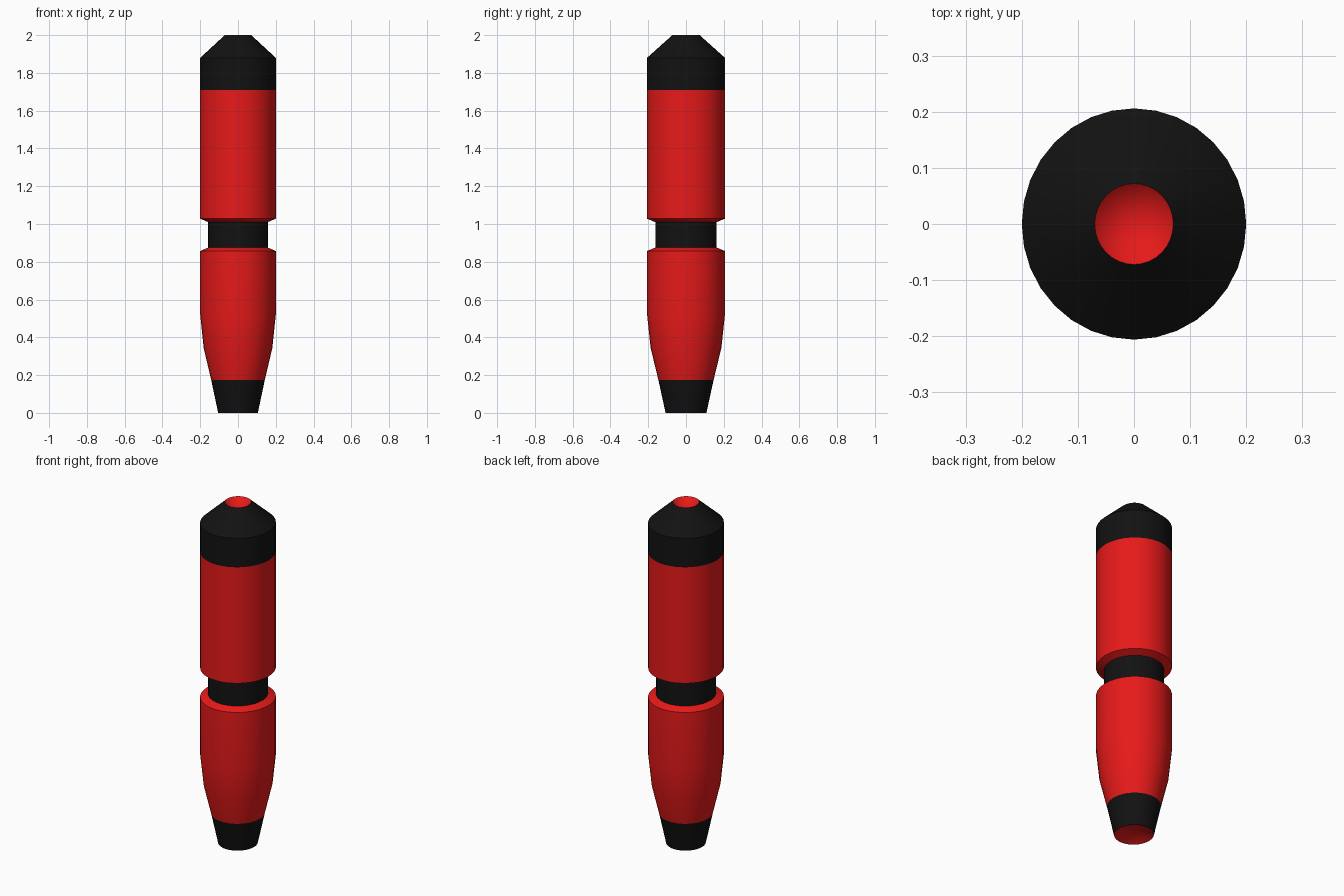
import bpy, bmesh
from math import cos, sin, pi, radians

if "Cube" in bpy.data.objects:
    bpy.data.objects.remove(bpy.data.objects["Cube"])

SIDES = 32
Y_SCALE = 1.03


def material(name, color):
    m = bpy.data.materials.new(name)
    m.diffuse_color = color
    m.use_nodes = True
    m.node_tree.nodes["Principled BSDF"].inputs["Base Color"].default_value = m.diffuse_color
    return m


red = material("red", (0.8, 0.01, 0.01, 1))
black = material("black", (0.006, 0.006, 0.006, 1))


def lathe(name, profile, mat):
    """Revolve (radius, z) points, listed along the outside from bottom to top."""
    bm = bmesh.new()
    rings = []
    for r, z in profile:
        rings.append([bm.verts.new((r * cos(2 * pi * i / SIDES),
                                    r * sin(2 * pi * i / SIDES) * Y_SCALE, z))
                      for i in range(SIDES)])
    for low, high in zip(rings, rings[1:]):
        for i in range(SIDES):
            j = (i + 1) % SIDES
            bm.faces.new((low[i], low[j], high[j], high[i]))
    bmesh.ops.remove_doubles(bm, verts=bm.verts, dist=1e-5)
    mesh = bpy.data.meshes.new(name)
    bm.to_mesh(mesh)
    bm.free()
    mesh.materials.append(mat)
    ob = bpy.data.objects.new(name, mesh)
    bpy.context.collection.objects.link(ob)
    bpy.ops.object.select_all(action='DESELECT')
    ob.select_set(True)
    bpy.context.view_layer.objects.active = ob
    bpy.ops.object.shade_smooth_by_angle(angle=radians(35))
    return ob


# Lower end with its shallow conical recess
lathe("bottom_recess", [(0, 0.05), (0.105, 0)], red)
lathe("bottom_band", [(0.105, 0), (0.142, 0.175)], black)

# Two red barrels joined by a narrow neck
lathe("lower_barrel", [(0.142, 0.175), (0.182, 0.345), (0.2, 0.52),
                       (0.2, 0.857), (0.158, 0.875)], red)
lathe("neck", [(0.158, 0.875), (0.158, 1.01)], black)
lathe("upper_barrel", [(0.158, 1.01), (0.2, 1.028), (0.2, 1.71)], red)

# Tapered cap with a conical recess in its top
lathe("top_cap", [(0.2, 1.71), (0.2, 1.88), (0.07, 2.0)], black)
lathe("top_recess", [(0.07, 2.0), (0, 1.93)], red)
